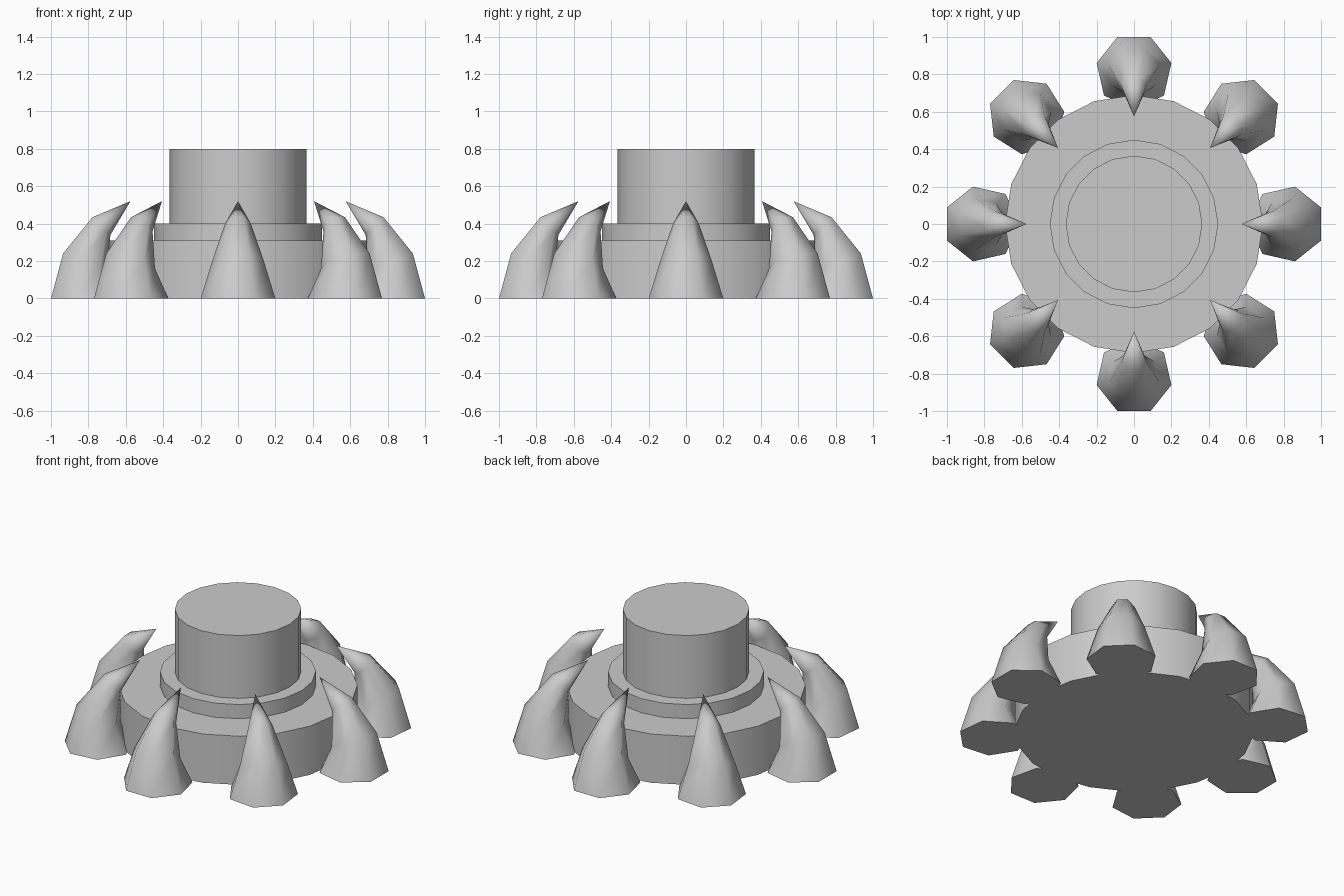
import bpy, bmesh, math
from mathutils import Vector

if "Cube" in bpy.data.objects:
    bpy.data.objects.remove(bpy.data.objects["Cube"])


def add_cylinder(name, radius, z0, z1, sides=20):
    bpy.ops.mesh.primitive_cylinder_add(vertices=sides, radius=radius, depth=z1 - z0,
                                        location=(0, 0, (z0 + z1) / 2),
                                        rotation=(0, 0, 0))
    obj = bpy.context.object
    obj.name = name
    bpy.ops.object.shade_smooth_by_angle(angle=math.radians(30))
    return obj


# Base disc, collar and central post
add_cylinder("base_disc", 0.69, 0.0, 0.31)
collar = add_cylinder("collar", 0.45, 0.30, 0.40)
bpy.ops.object.shade_smooth()
add_cylinder("post", 0.365, 0.30, 0.80)

# Claw cross-sections: centre distance, height, radius, inward tilt
SECTIONS = [(0.815, 0.0, 0.205, 0), (0.818, 0.193, 0.14, 22), (0.733, 0.389, 0.071, 45)]
TIP = (0.575, 0.52)
SIDES = 7


def claw_mesh():
    bm = bmesh.new()
    rings = []
    for dist, z, r, tilt in SECTIONS:
        t = math.radians(tilt)
        ring = []
        for i in range(SIDES):
            a = 2 * math.pi * (i + 0.5) / SIDES
            u = r * math.cos(a)
            ring.append(bm.verts.new((dist + u * math.cos(t), r * math.sin(a),
                                      z + u * math.sin(t))))
        rings.append(ring)
    tip = bm.verts.new(Vector((TIP[0], 0, TIP[1])))
    bm.faces.new(rings[0][::-1])
    for i in range(SIDES):
        j = (i + 1) % SIDES
        for low, high in zip(rings, rings[1:]):
            bm.faces.new((low[i], low[j], high[j], high[i]))
        bm.faces.new((rings[-1][i], rings[-1][j], tip))
    bmesh.ops.recalc_face_normals(bm, faces=bm.faces)
    mesh = bpy.data.meshes.new("claw")
    bm.to_mesh(mesh)
    bm.free()
    return mesh


# Eight claws around the base, curling inward
mesh = claw_mesh()
for k in range(8):
    claw = bpy.data.objects.new(f"claw_{k + 1}", mesh)
    claw.rotation_euler.z = k * math.pi / 4
    bpy.context.collection.objects.link(claw)
bpy.ops.object.select_all(action='DESELECT')
claw.select_set(True)
bpy.context.view_layer.objects.active = claw
bpy.ops.object.shade_smooth_by_angle(angle=math.radians(60))
